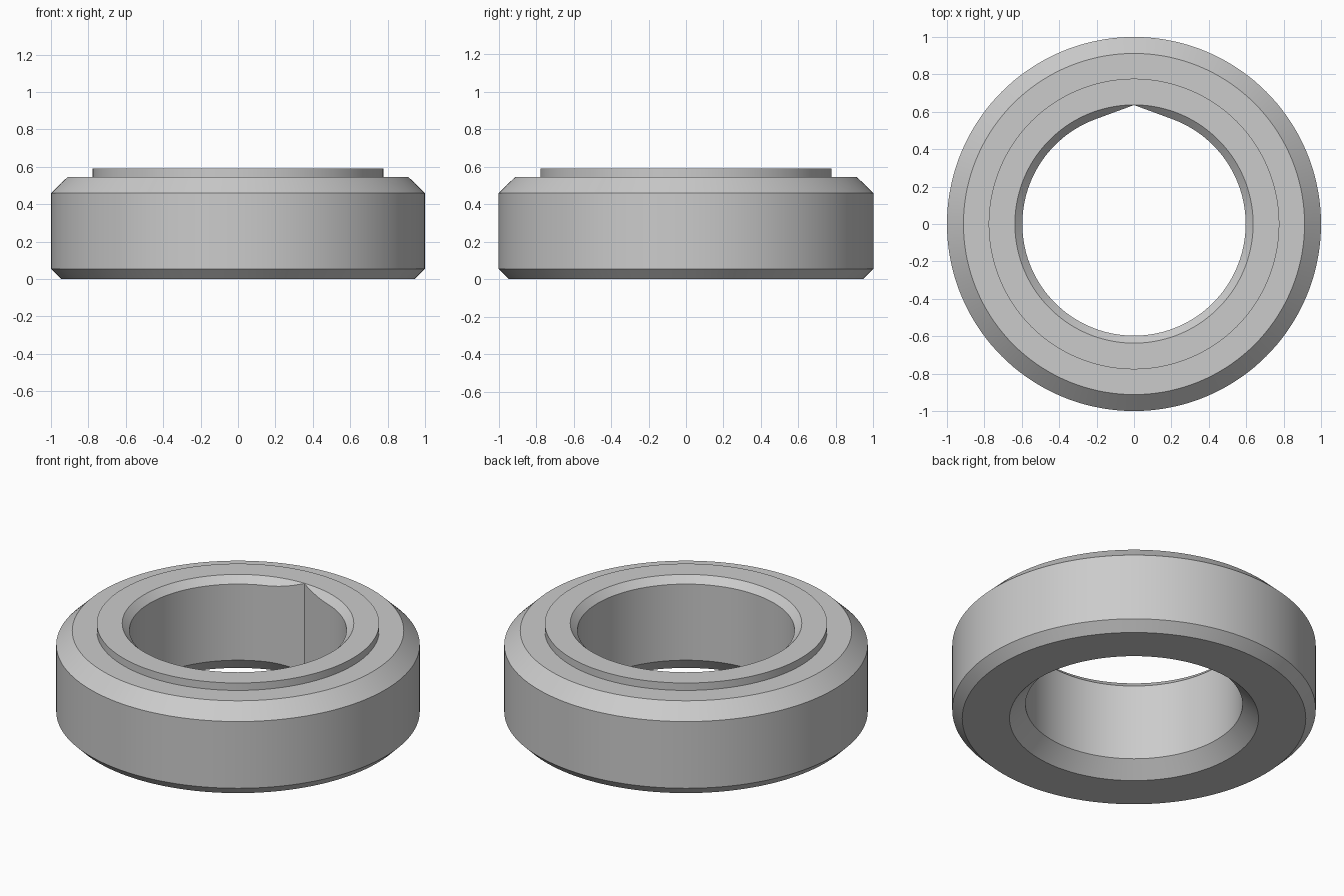
import bpy
import bmesh
from math import sin, cos, acos, pi, radians

cube = bpy.data.objects.get("Cube")
if cube:
    bpy.data.objects.remove(cube, do_unlink=True)

SEGMENTS = 144
BORE = 0.597          # bore radius
PEAK = 0.636          # distance from the axis to the teardrop point
HEIGHT = 0.59
BOTTOM_MOUTH = 0.685  # bore chamfer radius on the underside
TOP_MOUTH = 0.637     # bore chamfer radius on the top

# Outer profile (radius, height) from the underside up to the raised lip
OUTER = [(0.945, 0), (1, 0.055), (1, 0.46), (0.912, 0.545),
         (0.777, 0.545), (0.777, HEIGHT), (TOP_MOUTH, HEIGHT)]


def bore_radius(angle):
    """Round bore whose tangents meet in a point at the back."""
    half = acos(BORE / PEAK)
    away = min(angle, 2 * pi - angle)
    return BORE / cos(half - away) if away < half else BORE


def section(angle):
    """Closed radial section, with 45 degree chamfers meeting the bore."""
    r = bore_radius(angle)
    return OUTER + [(r, HEIGHT - (TOP_MOUTH - r)),
                    (r, BOTTOM_MOUTH - r), (BOTTOM_MOUTH, 0)]


# Ring body
bm = bmesh.new()
columns = []
for i in range(SEGMENTS):
    a = 2 * pi * i / SEGMENTS
    columns.append([bm.verts.new((r * sin(a), r * cos(a), z))
                    for r, z in section(a)])
for i, col in enumerate(columns):
    after = columns[(i + 1) % SEGMENTS]
    for j in range(len(col)):
        k = (j + 1) % len(col)
        bm.faces.new((col[j], col[k], after[k], after[j]))
bmesh.ops.recalc_face_normals(bm, faces=bm.faces)
mesh = bpy.data.meshes.new("ring_body")
bm.to_mesh(mesh)
bm.free()
ring = bpy.data.objects.new("ring_body", mesh)
bpy.context.collection.objects.link(ring)

# Plain grey
grey = bpy.data.materials.new("plain grey")
grey.use_nodes = True
colour = (0.6, 0.6, 0.6, 1)
grey.diffuse_color = colour
grey.node_tree.nodes["Principled BSDF"].inputs["Base Color"].default_value = colour
mesh.materials.append(grey)

# Smooth walls, crisp chamfers
bpy.ops.object.select_all(action="DESELECT")
ring.select_set(True)
bpy.context.view_layer.objects.active = ring
bpy.ops.object.shade_smooth_by_angle(angle=radians(25))
